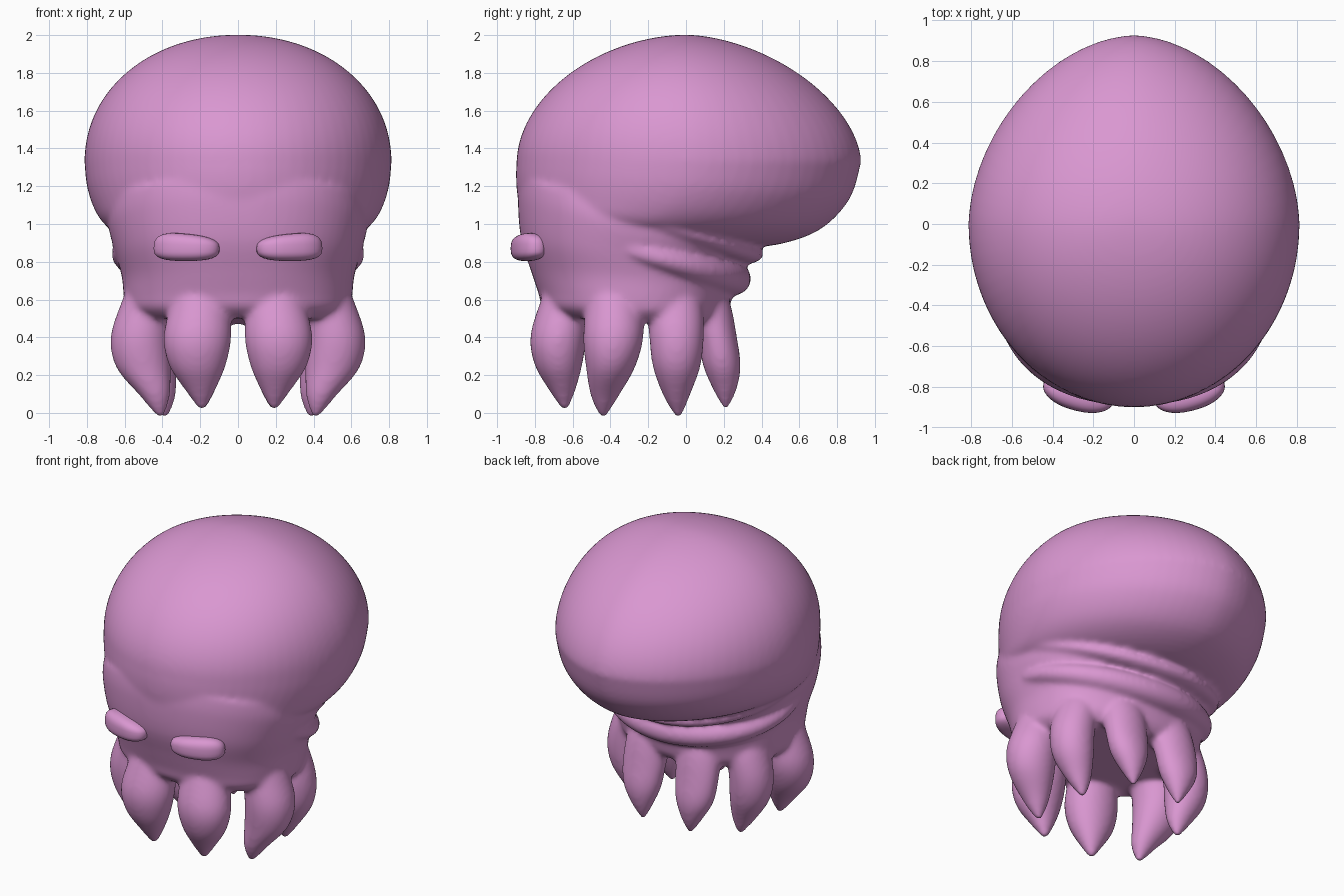
import bpy, bmesh, math
from mathutils import Vector

if "Cube" in bpy.data.objects:
    bpy.data.objects.remove(bpy.data.objects["Cube"])

pink = bpy.data.materials.new("orchid pink")
pink.diffuse_color = (0.70, 0.31, 0.64, 1)
pink.use_nodes = True
pink.node_tree.nodes["Principled BSDF"].inputs["Base Color"].default_value = pink.diffuse_color


def catmull(rows, n=5):
    """Smoothly interpolate between rows of numbers."""
    out = []
    for i in range(len(rows) - 1):
        p0, p1 = rows[max(i - 1, 0)], rows[i]
        p2, p3 = rows[i + 1], rows[min(i + 2, len(rows) - 1)]
        for k in range(n):
            t = k / n
            out.append([0.5 * (2 * b + (c - a) * t + (2 * a - 5 * b + 4 * c - d) * t * t
                               + (3 * b - a - 3 * c + d) * t ** 3)
                        for a, b, c, d in zip(p0, p1, p2, p3)])
    out.append(list(rows[-1]))
    return out


def loft(bm, rings):
    """Closed shell through a list of rings of points."""
    vs = [[bm.verts.new(p) for p in r] for r in rings]
    n = len(vs[0])
    faces = [bm.faces.new((a[i], a[(i + 1) % n], b[(i + 1) % n], b[i]))
             for a, b in zip(vs, vs[1:]) for i in range(n)]
    faces += [bm.faces.new(vs[0][::-1]), bm.faces.new(vs[-1])]
    bmesh.ops.recalc_face_normals(bm, faces=faces)


def egg_ring(row, ef, eb, n=72):
    """Tilted egg section from front y/z, back y/z and half width."""
    yf, zf, yb, zb, w = row
    yc = yf + 0.49 * (yb - yf)
    pts = []
    for i in range(n):
        a = 2 * math.pi * i / n
        c, s = math.cos(a), math.sin(a)
        e = 2 / (eb if s > 0 else ef)
        x = w * math.copysign(abs(c) ** e, c)
        dy = (yb - yc) if s > 0 else (yc - yf)
        y = yc + dy * math.copysign(abs(s) ** e, s)
        t = (y - yf) / max(yb - yf, 1e-6)
        pts.append((x, y, zf + (zb - zf) * t))
    return pts


bm = bmesh.new()

# Head: overhanging underside, then a domed top
head = catmull([(-0.86, 1.02, 0.26, 0.90, 0.60), (-0.885, 1.11, 0.45, 0.885, 0.70),
                (-0.897, 1.19, 0.70, 0.965, 0.76), (-0.90, 1.27, 0.865, 1.13, 0.80),
                (-0.897, 1.33, 0.928, 1.33, 0.813)])
for k in range(1, 30):
    u = math.sin(math.pi / 2 * k / 30)
    z = 1.33 + 0.672 * u
    fall = [(1 - u ** p) ** (1 / p) for p in (1.87, 1.72, 2.06)]
    head.append((-0.897 * fall[0], z, 0.928 * fall[1], z, 0.813 * fall[2]))
loft(bm, [egg_ring(r, 2.0, 1.8) for r in head])

# Lower body under the head
body = [(-0.88, 1.24, 0.20, 0.95, 0.66), (-0.89, 1.12, 0.32, 0.86, 0.685),
        (-0.873, 0.92, 0.27, 0.78, 0.65), (-0.82, 0.75, 0.27, 0.69, 0.615),
        (-0.78, 0.63, 0.24, 0.60, 0.605), (-0.76, 0.56, 0.22, 0.52, 0.59),
        (-0.70, 0.505, 0.18, 0.47, 0.53)]
loft(bm, [egg_ring(r, 2.25, 2.2) for r in catmull(body)])

# Skin folds wrapping round the back: reach, half width, back z, rise, radii
for reach, w, z0, rise, rr, rz in ((0.585, 0.655, 0.84, 0.19, 0.075, 0.048),
                                   (0.50, 0.612, 0.71, 0.14, 0.095, 0.088)):
    rings = []
    for k in range(61):
        a = math.radians(-115 + 230 * k / 60)
        f = max(0.08, math.cos(a * 0.77)) ** 0.5
        out = Vector((math.sin(a), math.cos(a), 0))
        c = Vector((w * math.sin(a), -0.25 + reach * math.cos(a),
                    z0 + rise * (1 - math.cos(a))))
        rings.append([c + out * rr * f * math.cos(b) + Vector((0, 0, rz * f * math.sin(b)))
                      for b in (2 * math.pi * j / 20 for j in range(20))])
    loft(bm, rings)

# Tentacles: rows of x, y, z, x radius, y radius, mirrored to both sides
tentacles = [
    [(0.19, -0.58, 0.74, 0.12, 0.13), (0.20, -0.64, 0.58, 0.155, 0.135),
     (0.215, -0.675, 0.40, 0.18, 0.15), (0.215, -0.675, 0.25, 0.15, 0.125),
     (0.20, -0.655, 0.12, 0.08, 0.07), (0.19, -0.64, 0.015, 0.015, 0.015)],
    [(0.43, -0.38, 0.74, 0.12, 0.14), (0.475, -0.38, 0.58, 0.145, 0.15),
     (0.515, -0.385, 0.40, 0.16, 0.16), (0.50, -0.40, 0.24, 0.145, 0.13),
     (0.44, -0.43, 0.09, 0.08, 0.075), (0.41, -0.44, -0.025, 0.015, 0.015)],
    [(0.38, -0.10, 0.74, 0.12, 0.13), (0.425, -0.06, 0.58, 0.135, 0.145),
     (0.465, -0.05, 0.40, 0.14, 0.145), (0.455, -0.05, 0.24, 0.13, 0.125),
     (0.41, -0.05, 0.09, 0.08, 0.07), (0.385, -0.04, -0.025, 0.015, 0.015)],
    [(0.18, 0.06, 0.74, 0.12, 0.11), (0.19, 0.115, 0.58, 0.15, 0.12),
     (0.20, 0.165, 0.40, 0.15, 0.105), (0.20, 0.19, 0.25, 0.13, 0.10),
     (0.19, 0.205, 0.13, 0.075, 0.065), (0.18, 0.21, 0.025, 0.015, 0.015)]]
for rows in tentacles:
    for side in (-1, 1):
        loft(bm, [[(side * (x + rx * math.cos(a)), y + ry * math.sin(a), z)
                   for a in (2 * math.pi * j / 24 for j in range(24))]
                  for x, y, z, rx, ry in catmull(rows)])

# Fuse all shells into one soft skin
me = bpy.data.meshes.new("octopus_body")
bm.to_mesh(me)
bm.free()
me.materials.append(pink)
obj = bpy.data.objects.new("octopus_body", me)
bpy.context.collection.objects.link(obj)
rm = obj.modifiers.new("fuse", 'REMESH')
rm.mode = 'VOXEL'
rm.voxel_size = 0.014
rm.use_smooth_shade = True
sm = obj.modifiers.new("soften", 'SMOOTH')
sm.factor = 0.5
sm.iterations = 16

# Eyes: rounded bars with a flat underside, lower at the inner end
for side, name in ((-1, "left_eye"), (1, "right_eye")):
    bm = bmesh.new()
    bmesh.ops.create_uvsphere(bm, u_segments=32, v_segments=20, radius=1)
    ang = math.radians(15)
    for v in bm.verts:
        x, y, z = (math.copysign(abs(c) ** p, c) for c, p in zip(v.co, (0.75, 0.8, 0.7)))
        z *= (0.078 + 0.016 * x) if z > 0 else 0.066
        x, y = x * 0.178, y * 0.072 + 0.02 * x * x
        v.co = (side * (0.277 + x * math.cos(ang) - y * math.sin(ang)),
                -0.845 + x * math.sin(ang) + y * math.cos(ang), 0.87 + z)
    bmesh.ops.recalc_face_normals(bm, faces=bm.faces[:])
    for f in bm.faces:
        f.smooth = True
    me = bpy.data.meshes.new(name)
    bm.to_mesh(me)
    bm.free()
    me.materials.append(pink)
    eye = bpy.data.objects.new(name, me)
    bpy.context.collection.objects.link(eye)
